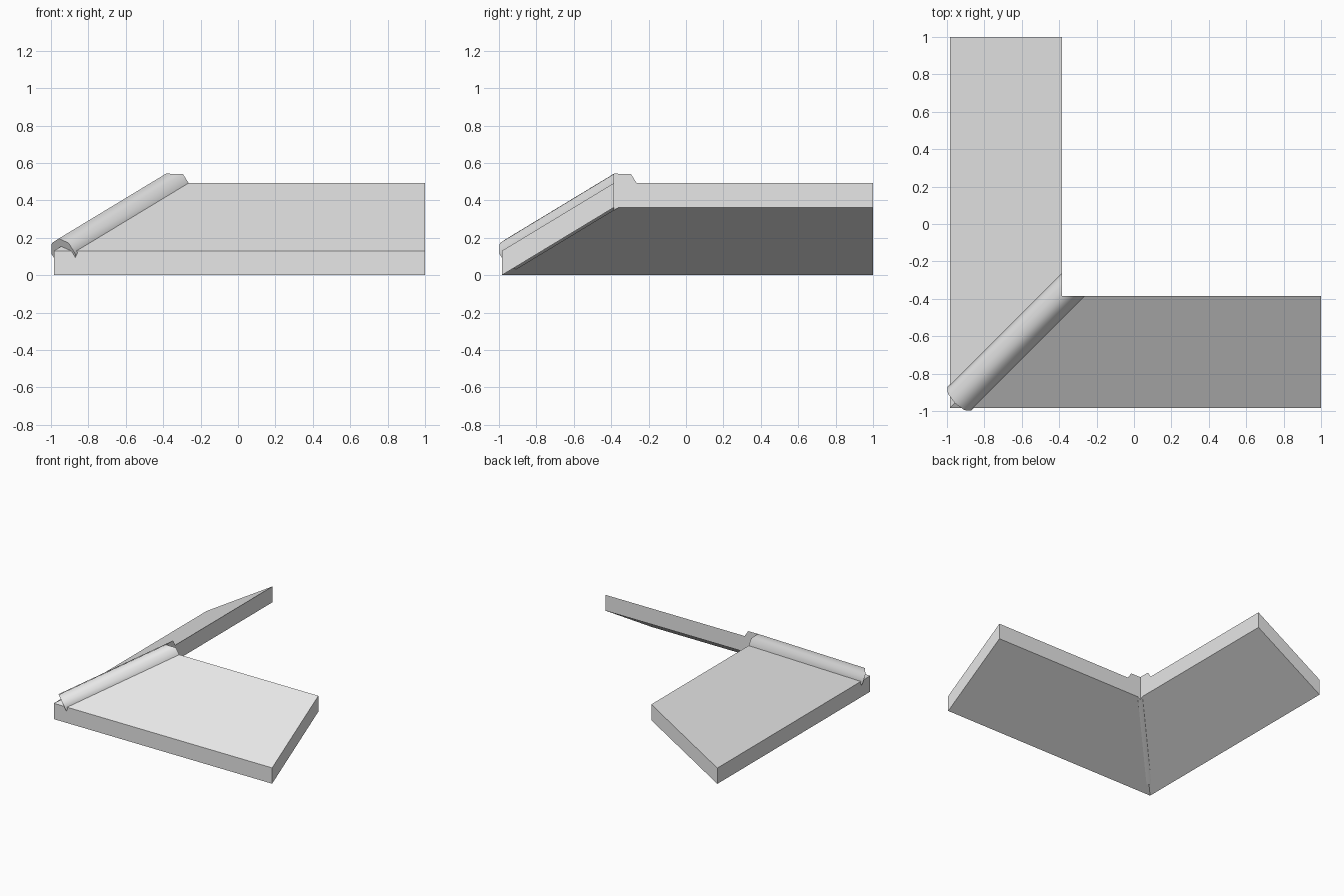
import bpy, bmesh
from math import cos, sin, pi, sqrt, radians
from mathutils import Vector

cube = bpy.data.objects.get("Cube")
if cube:
    bpy.data.objects.remove(cube)

OUTER, INNER, FAR = -0.985, -0.385, 1.0
THICK, SLOPE = 0.13, 0.605

grey = bpy.data.materials.new("light_grey")
grey.use_nodes = True
grey.diffuse_color = (0.8, 0.8, 0.8, 1)
grey.node_tree.nodes["Principled BSDF"].inputs["Base Color"].default_value = (0.8, 0.8, 0.8, 1)


def make_object(name, bm):
    bmesh.ops.recalc_face_normals(bm, faces=bm.faces)
    mesh = bpy.data.meshes.new(name)
    bm.to_mesh(mesh)
    bm.free()
    mesh.materials.append(grey)
    obj = bpy.data.objects.new(name, mesh)
    bpy.context.collection.objects.link(obj)
    return obj


def loft(bm, start, end):
    """Join two rings of points with side quads."""
    a = [bm.verts.new(p) for p in start]
    b = [bm.verts.new(p) for p in end]
    n = len(a)
    for i in range(n):
        j = (i + 1) % n
        bm.faces.new((a[i], a[j], b[j], b[i])).smooth = n > 4
    return a, b


# Sloping roof slabs, mitred where they meet on the diagonal
def roof_slab(name, swapped):
    plan = [(OUTER, OUTER), (FAR, OUTER), (FAR, INNER), (INNER, INNER)]
    low = []
    for x, y in plan:
        z = SLOPE * (y - OUTER)
        low.append(Vector((y, x, z) if swapped else (x, y, z)))
    bm = bmesh.new()
    for ring in loft(bm, low, [p + Vector((0, 0, THICK)) for p in low]):
        bm.faces.new(ring)
    make_object(name, bm)


roof_slab("front_roof_slab", False)
roof_slab("side_roof_slab", True)

# Eight-sided ridge cap along the hip, notched to follow the inner corner
RADIUS, SIDES, START = 0.09, 8, -0.933
axis = Vector((1, 1, SLOPE)).normalized()
across = Vector((1, -1, 0)).normalized()
normal = across.cross(axis)
if normal.z < 0:
    normal.negate()
drop = 0.05 - RADIUS / normal.z
centre = Vector((START, START, THICK + SLOPE * (START - OUTER) + drop))

low_ring, high_ring = [], []
for i in range(SIDES):
    angle = 2 * pi * i / SIDES
    p = centre + RADIUS * (sin(angle) * across + cos(angle) * normal)
    low_ring.append(p)
    high_ring.append(p + axis * ((INNER - min(p.x, p.y)) / axis.x))

bm = bmesh.new()
low, high = loft(bm, low_ring, high_ring)
half = SIDES // 2
bm.faces.new(low)
bm.faces.new(high[:half + 1])
bm.faces.new(high[half:] + high[:1])
cap = make_object("hip_ridge_cap", bm)

bpy.ops.object.select_all(action='DESELECT')
cap.select_set(True)
bpy.context.view_layer.objects.active = cap
bpy.ops.object.shade_smooth_by_angle(angle=radians(50))
